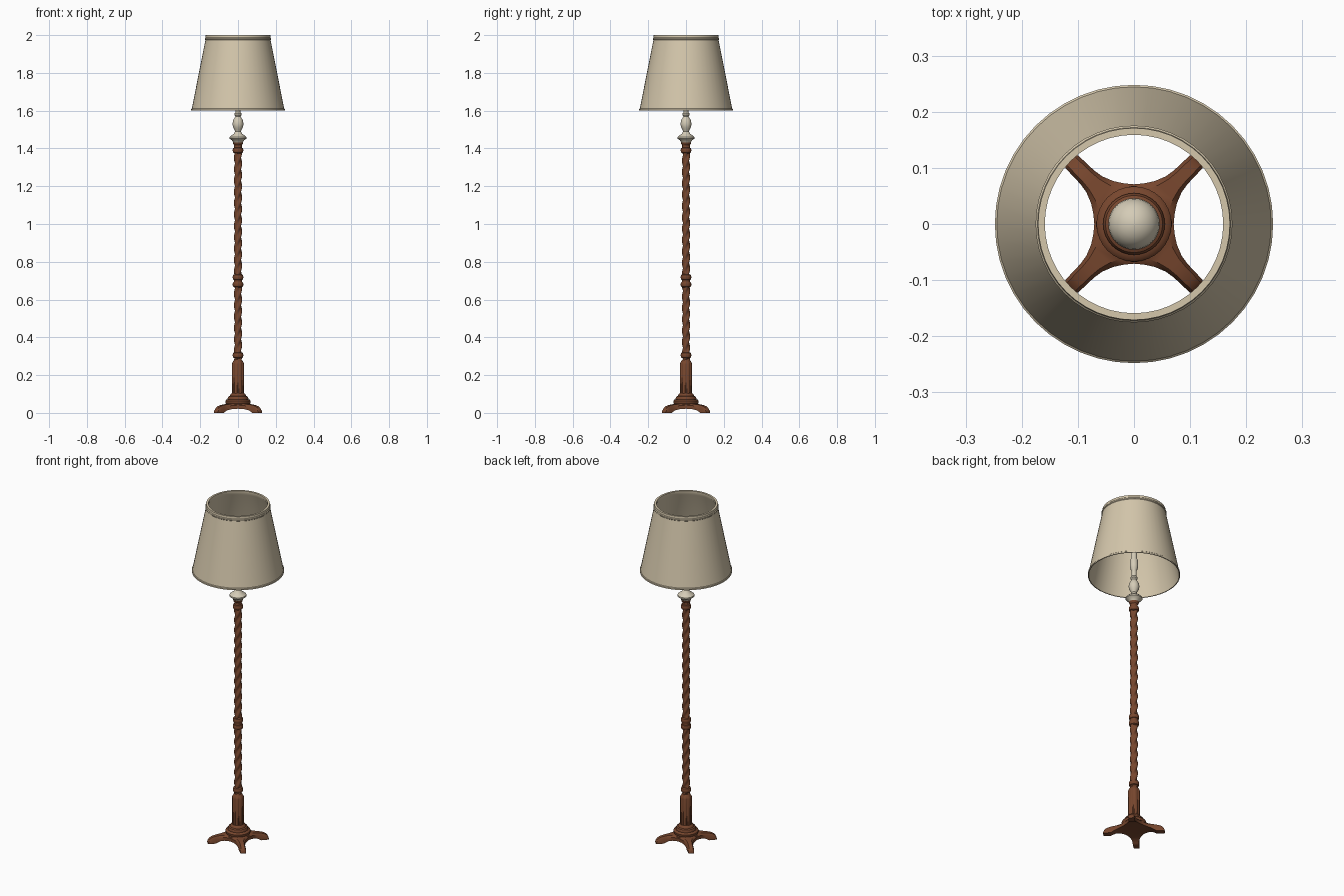
import bpy, bmesh, math
from math import sin, cos, pi

if "Cube" in bpy.data.objects:
    bpy.data.objects.remove(bpy.data.objects["Cube"])


def mat(name, rgb):
    m = bpy.data.materials.new(name)
    m.diffuse_color = (*rgb, 1)
    m.use_nodes = True
    m.node_tree.nodes["Principled BSDF"].inputs["Base Color"].default_value = m.diffuse_color
    return m


WOOD = mat("brown_wood", (0.185, 0.062, 0.027))
FABRIC = mat("cream_fabric", (0.66, 0.57, 0.41))
IVORY = mat("ivory_fitting", (0.66, 0.60, 0.47))


def finish(name, bm, m, angle=35):
    bmesh.ops.recalc_face_normals(bm, faces=bm.faces[:])
    me = bpy.data.meshes.new(name)
    bm.to_mesh(me)
    bm.free()
    me.materials.append(m)
    ob = bpy.data.objects.new(name, me)
    bpy.context.collection.objects.link(ob)
    bpy.ops.object.select_all(action='DESELECT')
    bpy.context.view_layer.objects.active = ob
    ob.select_set(True)
    bpy.ops.object.shade_smooth_by_angle(angle=math.radians(angle))
    return ob


def turned(name, profile, m, n=32, shape=None, closed=False):
    """Revolve (radius, z) points; shape(angle, z) adds to the radius."""
    bm = bmesh.new()
    rings = []
    for r, z in profile:
        ring = []
        for i in range(n):
            a = 2 * pi * i / n
            q = r + (shape(a, z) if shape else 0)
            ring.append(bm.verts.new((q * cos(a), q * sin(a), z)))
        rings.append(ring)
    pairs = list(zip(rings, rings[1:]))
    if closed:
        pairs.append((rings[-1], rings[0]))
    else:
        bm.faces.new(rings[0])
        bm.faces.new(rings[-1])
    for a, b in pairs:
        for i in range(n):
            j = (i + 1) % n
            bm.faces.new((a[i], a[j], b[j], b[i]))
    return finish(name, bm, m)


# Four splayed feet: (distance out, half width, underside z, top z)
FOOT = [(0, 0.05, 0.022, 0.05), (0.05, 0.05, 0.022, 0.049),
        (0.064, 0.0385, 0.021, 0.048), (0.08, 0.028, 0.019, 0.046),
        (0.1, 0.020, 0.014, 0.044), (0.116, 0.0175, 0.005, 0.042),
        (0.124, 0.017, 0, 0.040), (0.142, 0.0165, 0, 0.035),
        (0.155, 0.016, 0, 0.027), (0.163, 0.015, 0, 0.016),
        (0.166, 0.014, 0, 0.006)]
for k in range(4):
    a = pi / 4 + k * pi / 2
    bm = bmesh.new()
    rows = []
    for s, w, z0, z1 in FOOT:
        zs = z0 + (z1 - z0) * 0.7
        sec = [(-w, z0), (w, z0), (w, zs), (w * 0.65, z1), (-w * 0.65, z1), (-w, zs)]
        rows.append([bm.verts.new((s * cos(a) - t * sin(a), s * sin(a) + t * cos(a), z))
                     for t, z in sec])
    for p, q in zip(rows, rows[1:]):
        for i in range(6):
            j = (i + 1) % 6
            bm.faces.new((p[i], p[j], q[j], q[i]))
    bm.faces.new(rows[0])
    bm.faces.new(rows[-1])
    finish(f"foot_{k + 1}", bm, WOOD)

# Stepped round plinth
turned("base_plinth", [(0.068, 0.024), (0.068, 0.046), (0.064, 0.050), (0.067, 0.056),
                       (0.067, 0.064), (0.062, 0.070), (0.055, 0.072), (0.055, 0.078),
                       (0.051, 0.086), (0.043, 0.090), (0.040, 0.098), (0.033, 0.104)], WOOD)

# Fluted pedestal
turned("fluted_pedestal", [(0.033, 0.098), (0.033, 0.258), (0.029, 0.268), (0.019, 0.282)],
       WOOD, 64, lambda a, z: -0.004 * max(0, cos(8 * a)) if z < 0.262 else 0)


# Rope-twist column in two lengths
def twist(name, z0, z1):
    n = int((z1 - z0) / 0.0075)
    turned(name, [(0.0185, z0 + (z1 - z0) * i / n) for i in range(n + 1)], WOOD, 24,
           lambda a, z: 0.0032 * cos(3 * a - 2 * pi * z / 0.06))


twist("lower_twist", 0.27, 0.69)
twist("upper_twist", 0.71, 1.42)


# Turned rings on the column
def collar(name, z, pts):
    turned(name, [(r, z + d) for r, d in pts], WOOD, 24)


RING = [(0.018, -0.016), (0.025, -0.012), (0.028, -0.004),
        (0.028, 0.004), (0.025, 0.012), (0.018, 0.016)]
collar("lower_ring", 0.305, RING)
collar("middle_ring_low", 0.68, RING)
collar("middle_ring_neck", 0.699, [(0.022, -0.012), (0.022, 0.012)])
collar("middle_ring_high", 0.718, RING)
collar("upper_ring", 1.39, RING)
collar("column_cap", 1.418, [(0.020, -0.02), (0.020, 0), (0.025, 0.006), (0.027, 0.014)])

# Ivory stem with bulb socket
turned("lamp_stem", [(0.022, 1.428), (0.027, 1.435), (0.032, 1.443), (0.045, 1.452),
                     (0.045, 1.460), (0.036, 1.468), (0.022, 1.478), (0.015, 1.490),
                     (0.019, 1.500), (0.026, 1.512), (0.029, 1.530), (0.026, 1.549),
                     (0.018, 1.562), (0.014, 1.570), (0.019, 1.577), (0.019, 1.585),
                     (0.014, 1.592), (0.014, 1.630), (0.020, 1.640), (0.022, 1.655),
                     (0.022, 1.690), (0.017, 1.700), (0.017, 1.760)], IVORY)

# Bulb
turned("bulb", [(0.016, 1.745), (0.022, 1.760)] +
       [(0.046 * cos(t), 1.80 + 0.046 * sin(t))
        for t in [math.radians(d) for d in range(-45, 90, 15)]] + [(0.002, 1.846)], IVORY)

# Shade, open at both ends, with rolled rims
turned("lamp_shade", [(0.248, 1.600), (0.248, 1.608), (0.2445, 1.611), (0.1725, 1.974),
                      (0.1755, 1.977), (0.1755, 1.983), (0.172, 1.987), (0.171, 2.0),
                      (0.159, 2.0), (0.159, 1.985), (0.165, 1.975), (0.240, 1.611),
                      (0.243, 1.600)], FABRIC, 48, closed=True)
